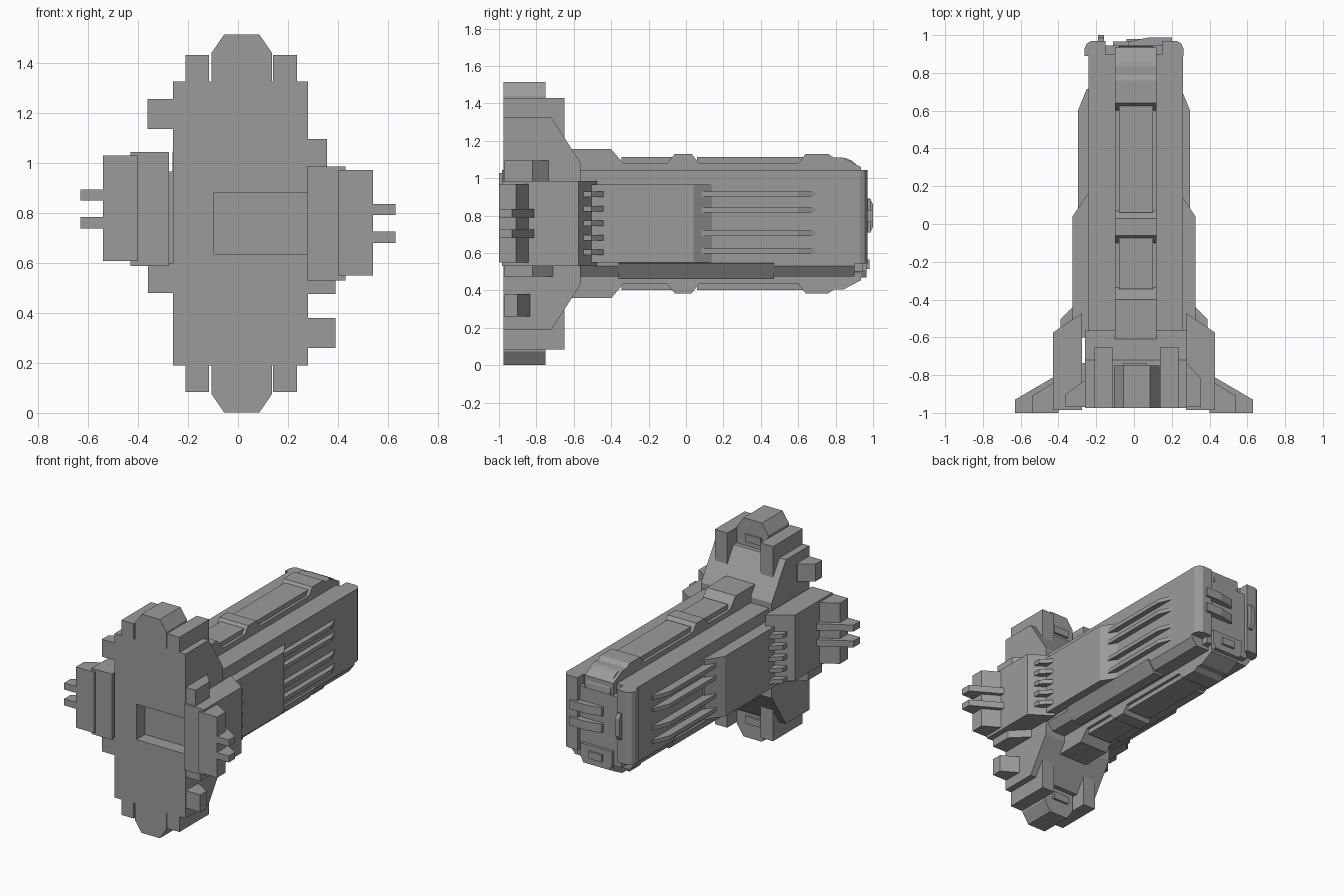
import bpy, bmesh, math

if "Cube" in bpy.data.objects:
    bpy.data.objects.remove(bpy.data.objects["Cube"])

CX, CZ = 0.01, 0.757   # symmetry centre of the hull
GREY = bpy.data.materials.new("dark_grey")
GREY.diffuse_color = (.33, .33, .33, 1)
GREY.use_nodes = True
GREY.node_tree.nodes["Principled BSDF"].inputs["Base Color"].default_value = GREY.diffuse_color


def prism(name, pts, axis, a, b, fx=None, fz=False, dz=0.0):
    """Extrude a 2D profile along an axis; fx mirrors x about a value, fz mirrors z."""
    bm = bmesh.new()
    rings = []
    for t in (a, b):
        ring = []
        for u, v in pts:
            x, y, z = {'x': (t, u, v), 'y': (u, t, v), 'z': (u, v, t)}[axis]
            if fx is not None:
                x = 2 * fx - x
            if fz:
                z = 2 * CZ - z
            ring.append(bm.verts.new((x, y, z + dz)))
        rings.append(ring)
    n = len(pts)
    bm.faces.new(rings[0])
    bm.faces.new(rings[1])
    for i in range(n):
        j = (i + 1) % n
        bm.faces.new((rings[0][i], rings[0][j], rings[1][j], rings[1][i]))
    bmesh.ops.recalc_face_normals(bm, faces=bm.faces)
    me = bpy.data.meshes.new(name)
    bm.to_mesh(me)
    bm.free()
    me.materials.append(GREY)
    ob = bpy.data.objects.new(name, me)
    bpy.context.collection.objects.link(ob)
    return ob


def box(name, x0, x1, y0, y1, z0, z1, **k):
    return prism(name, [(x0, y0), (x1, y0), (x1, y1), (x0, y1)], 'z', z0, z1, **k)


# Bow plate with sloped rear and a rectangular hangar recess
plate = prism("bow_plate", [(-.975, .19), (-.72, .19), (-.565, .43), (-.565, 1.084),
                            (-.72, 1.325), (-.975, 1.325)], 'x', -.26, .28)
cutter = box("recess_cutter", -.095, .275, -1.1, -.88, .635, .88)
cutter.hide_render = True
mod = plate.modifiers.new("recess", 'BOOLEAN')
mod.object = cutter
mod.operation = 'DIFFERENCE'
mod.solver = 'EXACT'
bpy.context.view_layer.objects.active = plate
bpy.ops.object.modifier_apply(modifier="recess")
bpy.data.objects.remove(cutter)

# Hull core: square on top, small chamfers below
prism("hull", [(-.24, .53), (-.20, .475), (.22, .475), (.26, .53), (.26, 1.045), (-.24, 1.045)],
      'y', -.6, .90)

# Parts shared by top and bottom
rail = [(-.61, .95), (-.61, 1.155), (-.40, 1.155), (-.335, 1.08), (-.10, 1.08), (-.06, 1.13),
        (.03, 1.13), (.07, 1.08), (.60, 1.08), (.64, 1.13), (.76, 1.13), (.79, 1.11),
        (.84, 1.11), (.935, 1.06), (.935, .95)]
for side, fz in (("top", False), ("bottom", True)):
    prism(side + "_cap", [(-.105, 1.3), (.135, 1.3), (.135, 1.44), (.085, 1.513),
                          (-.055, 1.513), (-.105, 1.44)], 'y', -.975, -.75, fz=fz)
    box(side + "_cap_port", -.055, .065, -.76, -.735, 1.36, 1.41, fz=fz)
    for fx in (None, .0125):
        box(side + "_buttress", .14, .235, -.975, -.65, 1.1, 1.43, fx=fx, fz=fz)
    prism(side + "_rail", rail, 'x', -.10, .12, fz=fz)
    for y0, y1 in ((-.345, -.075), (.06, .63)):
        box(side + "_rail_insert", -.08, .10, y0, y1, 1.04, 1.112, fz=fz)

# Left and right flank parts
for side, fx, px, dz in (("right", None, None, 0), ("left", 0, 0, .058)):
    prism(side + "_flank_panel", [(.2, -.6), (.325, -.6), (.325, .04), (.25, .155), (.2, .155)],
          'z', .55, .965, fx=fx)
    for z in (.915, .83, .705, .61):
        prism(side + "_flank_spike", [(.23, .06), (.297, .06), (.297, .6), (.25, .715), (.23, .715)],
              'z', z - .014, z + .014, fx=fx)
    for i in range(5):
        z = .603 + .078 * i
        prism(side + "_vent_fin", [(.28, -.6), (.39, -.6), (.39, -.505), (.325, -.44), (.28, -.44)],
              'z', z - .015, z + .015, fx=fx)
    # Side pods with antenna prongs
    prism(side + "_pod", [(.275, -.985), (.43, -.985), (.43, -.575), (.28, -.475), (.275, -.475)],
          'z', .53, .985, fx=px, dz=dz)
    prism(side + "_outer_pod", [(.40, -1), (.54, -1), (.54, -.91), (.425, -.84), (.40, -.84)],
          'z', .55, .97, fx=px, dz=dz)
    for z in (.68, .79):
        prism(side + "_prong", [(.41, -1), (.63, -1), (.63, -.93), (.425, -.81), (.41, -.81)],
              'z', z, z + .045, fx=px, dz=dz)
    # Lower edge bars
    hx = None if fx is None else CX
    prism(side + "_edge_bar", [(.15, .46), (.22, .46), (.275, .545), (.15, .55)], 'y', -.36, .47, fx=hx)
    # Stern corner pillars
    prism(side + "_stern_pillar", [(.15, .89), (.262, .89), (.262, .93), (.25, .955), (.225, .97),
                                   (.15, .97)], 'z', .545, 1.045, fx=fx)

# Bow edge tabs: (inner x, outer x, z range, outer y end, inner y end, mirrored)
for x0, x1, z0, z1, ya, yb, fx in ((.25, .355, .98, 1.095, -.82, -.735, None),
                                   (.25, .39, .26, .38, -.90, -.835, None),
                                   (.25, .39, .475, .56, -.82, -.71, None),
                                   (.24, .362, 1.135, 1.255, -.90, -.835, 0),
                                   (.24, .36, .48, .60, -.82, -.735, 0)):
    prism("bow_tab", [(x0, -.97), (x1, -.97), (x1, ya), (x0 + .03, yb), (x0, yb)], 'z', z0, z1, fx=fx)

# Stern: rounded hood, centre panel, prongs, handle and lower block
arc = [(.83 + .113 * math.sin(a * math.pi / 12), .985 + .125 * math.cos(a * math.pi / 12))
       for a in range(7)]
prism("stern_hood", [(.78, 1.11)] + arc + [(.943, .93), (.78, .93)], 'x', -.08, .10)
box("stern_panel", -.17, .17, .88, .945, .5, .98)
for z in (.74, .855):
    prism("stern_prong", [(-.03, .93), (.2, .93), (.2, .988), (.08, .988), (-.03, .965)],
          'z', z - .03, z + .03)
prism("stern_handle", [(.95, .71), (.985, .71), (1.0, .74), (1.0, .86), (.985, .89), (.95, .89)],
      'x', -.19, -.16)
prism("stern_lower_block", [(-.09, .47), (.11, .47), (.13, .51), (.13, .6), (-.11, .6), (-.11, .51)],
      'y', .9, .965)
box("stern_lower_light", -.04, .06, .95, .98, .515, .565)
